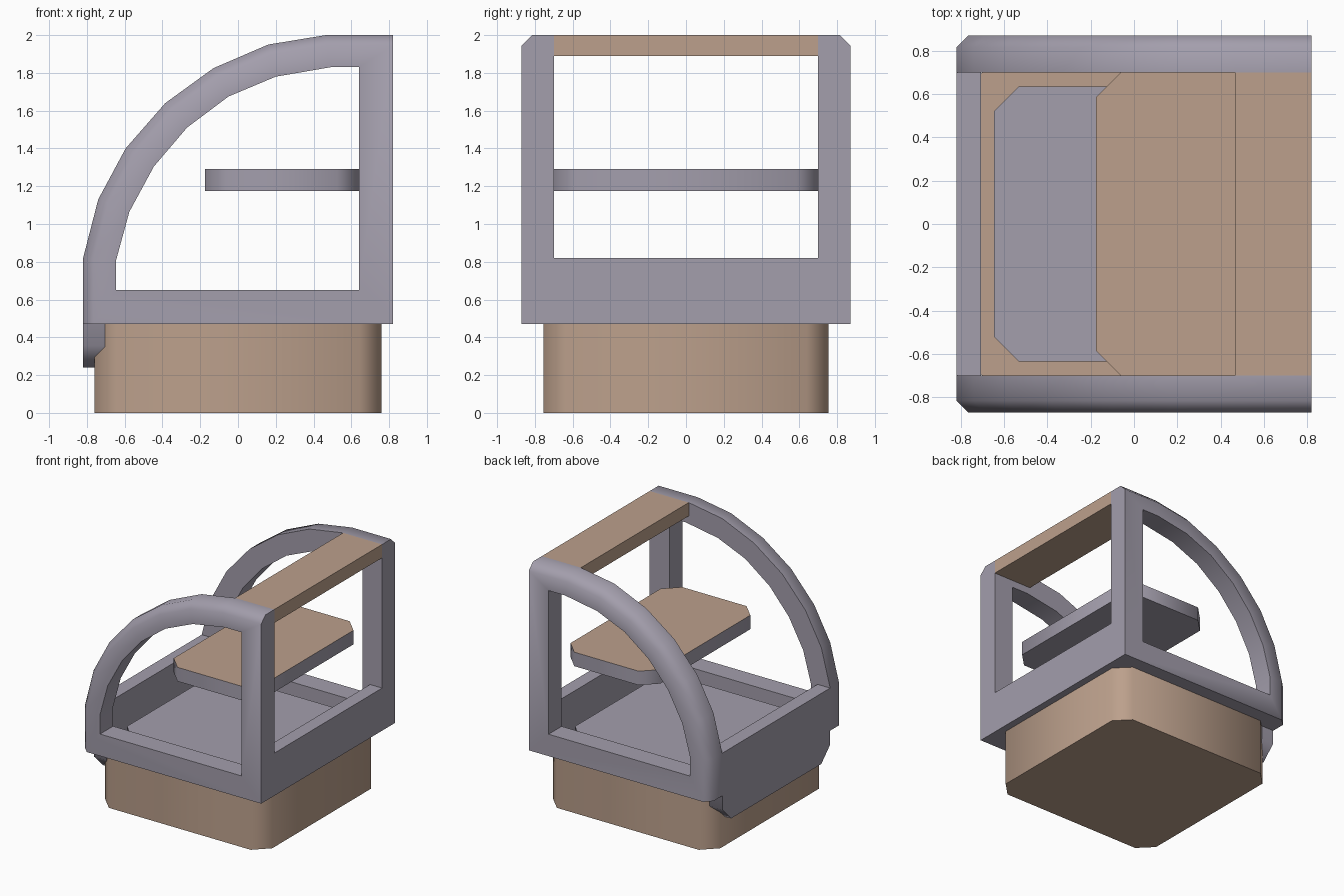
import bpy, bmesh, math
from mathutils import Vector

if "Cube" in bpy.data.objects:
    bpy.data.objects.remove(bpy.data.objects["Cube"], do_unlink=True)


def material(name, color):
    m = bpy.data.materials.new(name)
    m.use_nodes = True
    m.diffuse_color = color
    m.node_tree.nodes["Principled BSDF"].inputs["Base Color"].default_value = color
    return m


GREY = material("lilac grey", (0.367, 0.342, 0.413, 1))
TAN = material("warm tan", (0.503, 0.352, 0.262, 1))


def finish(name, bm, mats):
    bmesh.ops.recalc_face_normals(bm, faces=bm.faces)
    mesh = bpy.data.meshes.new(name)
    bm.to_mesh(mesh)
    bm.free()
    for m in mats:
        mesh.materials.append(m)
    ob = bpy.data.objects.new(name, mesh)
    bpy.context.collection.objects.link(ob)
    bpy.ops.object.select_all(action='DESELECT')
    ob.select_set(True)
    bpy.context.view_layer.objects.active = ob
    bpy.ops.object.shade_smooth_by_angle(angle=math.radians(50))
    return ob


def block(name, x, y, z, mats, edge_rule=None, cut=0.115, top_slot=0):
    """Box with x, y, z ranges; edges picked by edge_rule get a flat bevel."""
    bm = bmesh.new()
    bmesh.ops.create_cube(bm, size=1)
    for v in bm.verts:
        v.co = Vector([(r[0] + r[1]) / 2 + c * (r[1] - r[0])
                       for r, c in zip((x, y, z), v.co)])
    if edge_rule:
        edges = [e for e in bm.edges if edge_rule(e.verts[0].co, e.verts[1].co)]
        bmesh.ops.bevel(bm, geom=edges, offset=cut, offset_type='OFFSET',
                        segments=1, affect='EDGES')
    bm.normal_update()
    for f in bm.faces:
        if f.normal.z > 0.9:
            f.material_index = top_slot
    return finish(name, bm, mats)


def upright(a, b):
    return abs(a.z - b.z) > 0.01 and abs(a.x - b.x) < 0.01


def lower_corner(a, b):
    return abs(a.x - b.x) > 0.01 and a.z < 0.5


# Base, floor plate and shelf share the clipped-corner outline
block("base", (-0.76, 0.76), (-0.755, 0.755), (0, 0.475), [TAN], upright)
block("floor_plate", (-0.645, 0.645), (-0.635, 0.635), (0.47, 0.58), [GREY], upright)
block("shelf", (-0.175, 0.64), (-0.7, 0.7), (1.175, 1.29), [GREY, TAN], upright, top_slot=1)

# Cross members between the two side frames
block("top_board", (0.465, 0.82), (-0.7, 0.7), (1.89, 2.0), [TAN])
block("right_rail", (0.71, 0.82), (-0.7, 0.7), (0.47, 0.82), [GREY])
block("left_apron", (-0.82, -0.705), (-0.7, 0.7), (0.24, 0.82), [GREY], lower_corner)

# Side frames: curved outline around an open window, outer curve chamfered
CURVE = [(-0.82, 0.47), (-0.82, 0.82), (-0.74, 1.13), (-0.595, 1.4), (-0.385, 1.64),
         (-0.13, 1.825), (0.16, 1.95), (0.465, 2.0), (0.82, 2.0)]
WINDOW = [(-0.645, 0.65), (-0.645, 0.81), (-0.575, 1.065), (-0.445, 1.305), (-0.27, 1.51),
          (-0.05, 1.675), (0.2, 1.78), (0.49, 1.83), (0.64, 1.83), (0.64, 0.65)]
OUTLINE = CURVE + [(0.82, 0.47)]


def inset_curve(points, d):
    result = []
    for i, p in enumerate(points):
        a = Vector(points[max(i - 1, 0)])
        b = Vector(points[min(i + 1, len(points) - 1)])
        t = (b - a).normalized()
        result.append((p[0] + t.y * d, p[1] - t.x * d))
    return result


def side_frame(name, side):
    bm = bmesh.new()
    chamfered = inset_curve(CURVE, 0.055) + [OUTLINE[-1]]
    rings = [(OUTLINE, 0.7), (OUTLINE, 0.815), (chamfered, 0.87), (WINDOW, 0.87), (WINDOW, 0.7)]
    loops = [[bm.verts.new((x, side * y, z)) for x, z in pts] for pts, y in rings]
    n = len(OUTLINE)
    for k, loop in enumerate(loops):
        nxt = loops[(k + 1) % len(loops)]
        for i in range(n):
            j = (i + 1) % n
            bm.faces.new((loop[i], loop[j], nxt[j], nxt[i]))
    # Square off the corner where the chamfer runs out
    bmesh.ops.remove_doubles(bm, verts=bm.verts, dist=0.001)
    return finish(name, bm, [GREY])


side_frame("front_frame", -1)
side_frame("back_frame", 1)
